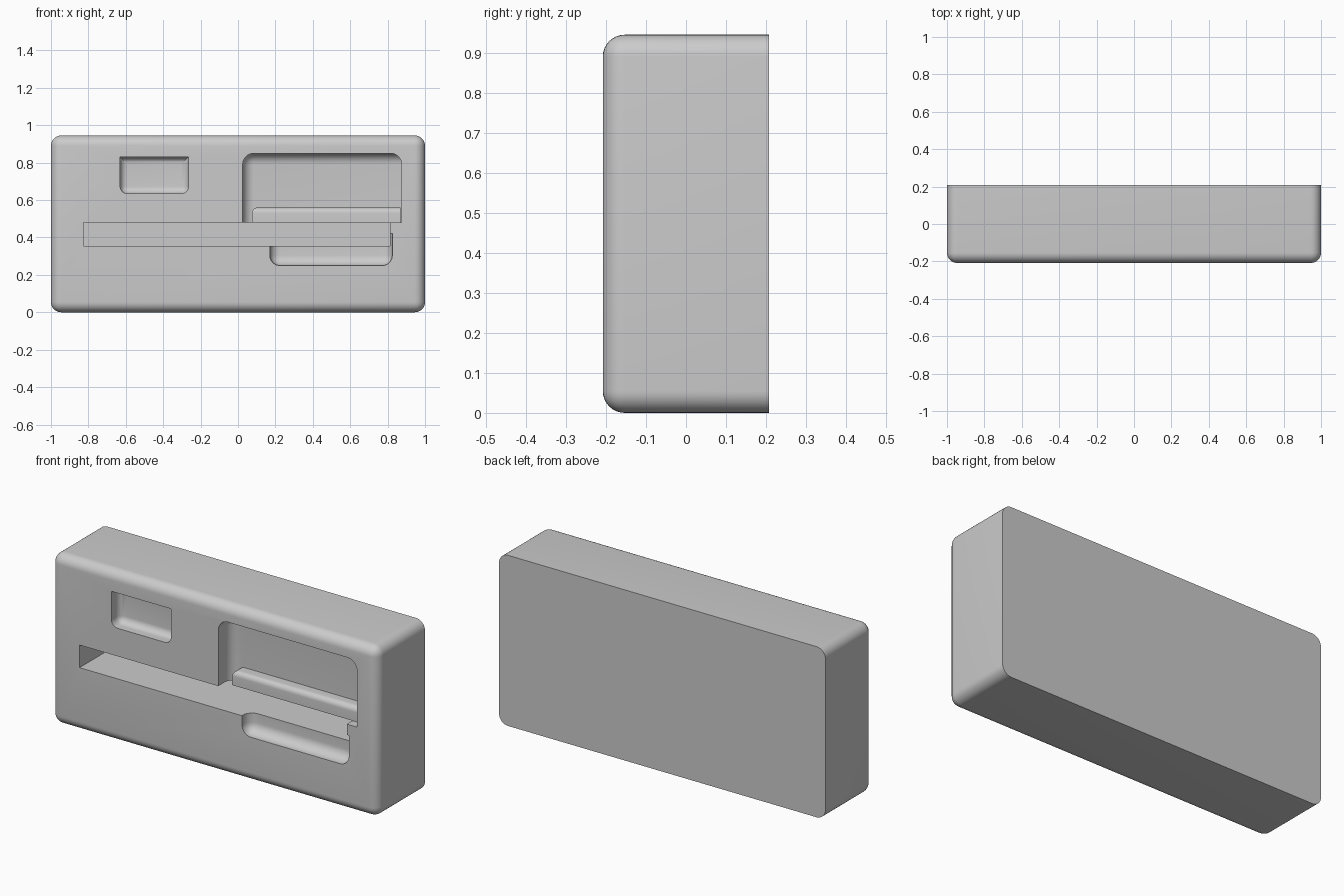
import bpy
import bmesh
from math import radians

cube = bpy.data.objects.get("Cube")
if cube:
    bpy.data.objects.remove(cube, do_unlink=True)

FRONT, BACK, HEIGHT = -0.208, 0.208, 0.945

grey = bpy.data.materials.new("light grey plastic")
grey.use_nodes = True
grey.diffuse_color = (0.6, 0.6, 0.6, 1)
grey.node_tree.nodes["Principled BSDF"].inputs["Base Color"].default_value = (0.6, 0.6, 0.6, 1)


def rounded_box(name, x, y, z, radius, keep_edge, segments=8):
    """Box between x, y, z ranges, rounding the edges whose centre passes keep_edge."""
    bm = bmesh.new()
    bmesh.ops.create_cube(bm, size=1)
    for v in bm.verts:
        v.co = [r[0] if c < 0 else r[1] for c, r in zip(v.co, (x, y, z))]
    # Sides of the box that an edge lies on: -1, 0 or 1 along each axis
    chosen = []
    for e in bm.edges:
        mid = (e.verts[0].co + e.verts[1].co) / 2
        side = [round((2 * m - r[0] - r[1]) / (r[1] - r[0])) for m, r in zip(mid, (x, y, z))]
        if keep_edge(*side):
            chosen.append(e)
    if chosen:
        bmesh.ops.bevel(bm, geom=chosen, offset=radius, segments=segments,
                        profile=0.5, affect='EDGES', clamp_overlap=True)
    bmesh.ops.recalc_face_normals(bm, faces=bm.faces)
    mesh = bpy.data.meshes.new(name)
    bm.to_mesh(mesh)
    bm.free()
    mesh.materials.append(grey)
    obj = bpy.data.objects.new(name, mesh)
    bpy.context.collection.objects.link(obj)
    return obj


def activate(obj):
    bpy.ops.object.select_all(action='DESELECT')
    obj.select_set(True)
    bpy.context.view_layer.objects.active = obj


def carve(target, cutter):
    cutter.hide_render = True
    mod = target.modifiers.new("carve", 'BOOLEAN')
    mod.operation, mod.solver, mod.object = 'DIFFERENCE', 'EXACT', cutter
    activate(target)
    bpy.ops.object.modifier_apply(modifier=mod.name)
    bpy.data.objects.remove(cutter, do_unlink=True)


def pocket(name, x, z, depth, radius, keep_edge):
    return rounded_box(name, x, (FRONT - 0.1, FRONT + depth), z, radius, keep_edge)


# Main body: flat back, all other edges rounded
body = rounded_box("drive_body", (-1, 1), (FRONT, BACK), (0, HEIGHT), 0.055,
                   lambda sx, sy, sz: sy < 1)

# Small window: rounded floor and lower corners
carve(body, pocket("window_cutter", (-0.63, -0.265), (0.635, 0.83), 0.075, 0.038,
                   lambda sx, sy, sz: sy == 1 or (sy == 0 and sz < 0)))

# Upper finger recess: soft on the left and top
carve(body, pocket("recess_cutter", (0.025, 0.875), (0.48, 0.85), 0.115, 0.06,
                   lambda sx, sy, sz: (sy == 1 and (sx < 0 or sz > 0)) or (sy == 0 and sz > 0)))

# Lower finger scoop: soft on the sides and bottom
carve(body, pocket("scoop_cutter", (0.17, 0.825), (0.25, 0.42), 0.065, 0.055,
                   lambda sx, sy, sz: (sy == 1 and sz < 1) or (sy == 0 and sz < 0)))

# Long disk slot
carve(body, pocket("slot_cutter", (-0.825, 0.812), (0.355, 0.48), 0.33, 0.01,
                   lambda sx, sy, sz: False))

# Ledge between the upper recess and the slot
ledge = rounded_box("slot_ledge", (0.075, 0.868), (FRONT + 0.05, FRONT + 0.15),
                    (0.48, 0.56), 0.03,
                    lambda sx, sy, sz: sz > 0 and (sy < 0 or (sy == 0 and sx < 0)))

for part in (body, ledge):
    activate(part)
    bpy.ops.object.shade_smooth_by_angle(angle=radians(30))
